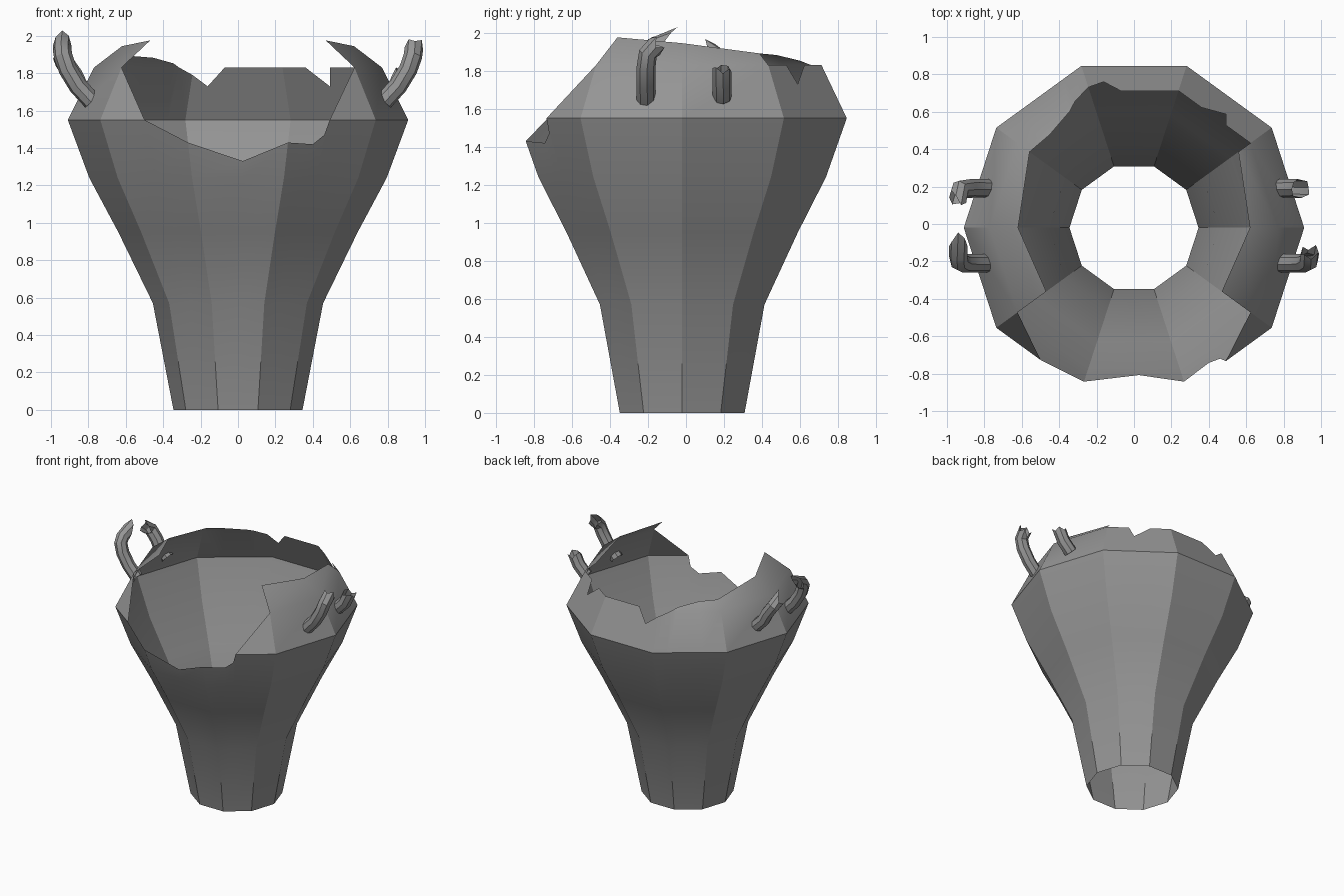
import bpy, bmesh, math
from mathutils import Vector

cube = bpy.data.objects.get("Cube")
if cube:
    bpy.data.objects.remove(cube, do_unlink=True)

clay = bpy.data.materials.new("grey_clay")
clay.use_nodes = True
grey = (0.3, 0.3, 0.3, 1)
clay.diffuse_color = grey
clay.node_tree.nodes["Principled BSDF"].inputs["Base Color"].default_value = grey

SIDES, CENTRE_Y = 10, -0.02
# Wall profile: (radius, height) from the foot to the shoulder lip
PROFILE = [(.345, 0), (.455, .57), (.64, .95), (.795, 1.24),
           (.91, 1.55), (.77, 1.83), (.58, 1.975)]
# Broken rim: (side number, profile level), counter-clockwise from +x
RIM = [(0, 5.79), (1, 5.42), (1, 5), (1.34, 5), (1.42, 4.64), (1.68, 5),
       (2, 5), (2.65, 5), (2.82, 4.64), (3, 4.86), (3.2, 5), (3.31, 5.15),
       (3.67, 5.36), (4, 5.42), (5, 5.79), (6, 6), (6, 5), (6.52, 4),
       (7, 3.61), (7.55, 3.29), (8, 3.61), (8.31, 3.58), (8.43, 3.74),
       (8.46, 4), (9, 5), (9, 6), (10, 5.79)]


def wall_point(side, level):
    i = min(int(level), len(PROFILE) - 2)
    radius, z = Vector(PROFILE[i]).lerp(Vector(PROFILE[i + 1]), level - i)
    k = math.floor(side)
    a, b = (Vector((math.cos(n * math.tau / SIDES), math.sin(n * math.tau / SIDES), 0))
            for n in (k, k + 1))
    p = a.lerp(b, side - k) * radius
    return Vector((p.x, p.y + CENTRE_Y, z))


def finish(bm, name):
    bmesh.ops.remove_doubles(bm, verts=bm.verts[:], dist=0.0005)
    mesh = bpy.data.meshes.new(name)
    bm.to_mesh(mesh)
    bm.free()
    mesh.materials.append(clay)
    obj = bpy.data.objects.new(name, mesh)
    bpy.context.collection.objects.link(obj)
    bpy.ops.object.select_all(action='DESELECT')
    obj.select_set(True)
    bpy.context.view_layer.objects.active = obj
    bpy.ops.object.shade_smooth_by_angle(angle=math.radians(30))
    return obj


def add_face(bm, points):
    # Drop repeated corners where the wall is cut off at the rim
    corners = [p for i, p in enumerate(points) if (p - points[i - 1]).length > 0.0005]
    if len(corners) > 2:
        bm.faces.new([bm.verts.new(p) for p in corners])


# Vase wall, open at the foot and broken at the rim
bm = bmesh.new()
for (s0, top0), (s1, top1) in zip(RIM, RIM[1:]):
    if s0 == s1:
        continue
    for n in range(len(PROFILE) - 1):
        add_face(bm, [wall_point(s0, min(n, top0)), wall_point(s1, min(n, top1)),
                      wall_point(s1, min(n + 1, top1)), wall_point(s0, min(n + 1, top0))])
finish(bm, "vase_wall")


def handle_stub(name, path, jag, radius=0.05):
    """Open tube along a path, its last ring pushed out unevenly."""
    bm = bmesh.new()
    path = [Vector(p) for p in path]
    rings = []
    for i, p in enumerate(path):
        along = (path[min(i + 1, len(path) - 1)] - path[max(i - 1, 0)]).normalized()
        u = along.cross(Vector((0, 1, 0.2))).normalized()
        v = along.cross(u)
        ring = []
        for k in range(len(jag)):
            a = k * math.tau / len(jag)
            push = along * jag[k] if i == len(path) - 1 else Vector()
            ring.append(bm.verts.new(p + (u * math.cos(a) + v * math.sin(a)) * radius + push))
        rings.append(ring)
    for lower, upper in zip(rings, rings[1:]):
        for k in range(len(jag)):
            m = (k + 1) % len(jag)
            bm.faces.new([lower[k], lower[m], upper[m], upper[k]])
    bmesh.ops.recalc_face_normals(bm, faces=bm.faces[:])
    finish(bm, name)


# Broken handle stubs, the front pair taller than the back pair
for side, x in (("left", 1), ("right", -1)):
    front = [(.78 * x, -.21, 1.65), (.855 * x, -.21, 1.73), (.91 * x, -.21, 1.82),
             (.935 * x, -.2, 1.89), (.94 * x, -.16, 1.93)]
    back = [(.78 * x, .19, 1.66), (.85 * x, .19, 1.73), (.88 * x, .19, 1.79)]
    if x > 0:
        handle_stub("left_front_handle", front, [0, .03, .01, .04, 0, .03, -.02, .02])
        handle_stub("left_back_handle", back, [.02, 0, .03, .05, .02, .04, 0, .02])
    else:
        front[-1:] = [(-.94, -.17, 1.925), (-.94, -.12, 1.945)]
        back += [(-.93, .185, 1.86), (-.94, .14, 1.89)]
        handle_stub("right_front_handle", front, [0, .04, .1, .06, 0, -.04, -.06, -.03])
        handle_stub("right_back_handle", back, [0, .02, 0, -.03, .03, .07, .02, -.02])
